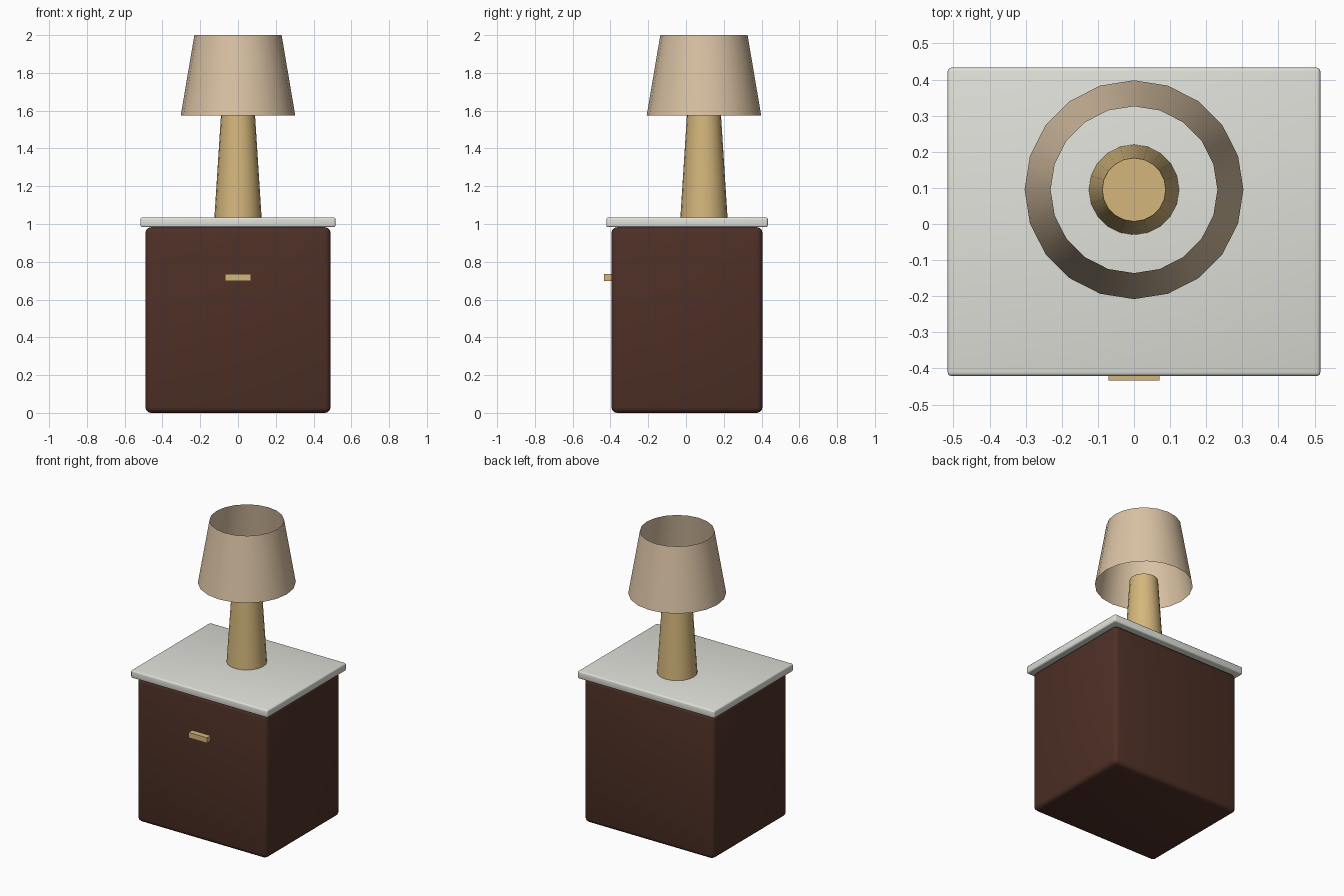
import bpy, bmesh, math
from mathutils import Vector

if "Cube" in bpy.data.objects:
    bpy.data.objects.remove(bpy.data.objects["Cube"])


def material(name, rgb):
    m = bpy.data.materials.new(name)
    m.diffuse_color = (*rgb, 1)
    m.use_nodes = True
    m.node_tree.nodes["Principled BSDF"].inputs["Base Color"].default_value = m.diffuse_color
    return m


WOOD = material("dark wood", (0.075, 0.029, 0.019))
STONE = material("pale stone", (0.74, 0.75, 0.69))
BRASS = material("brass", (0.66, 0.47, 0.20))
FABRIC = material("beige fabric", (0.70, 0.54, 0.37))


def add(name, bm, mat):
    me = bpy.data.meshes.new(name)
    bm.to_mesh(me)
    bm.free()
    me.materials.append(mat)
    ob = bpy.data.objects.new(name, me)
    bpy.context.collection.objects.link(ob)
    bpy.ops.object.select_all(action='DESELECT')
    ob.select_set(True)
    bpy.context.view_layer.objects.active = ob
    bpy.ops.object.shade_smooth_by_angle(angle=math.radians(40))
    return ob


def box(name, lo, hi, mat, bevel=0.0):
    lo, hi = Vector(lo), Vector(hi)
    bm = bmesh.new()
    bmesh.ops.create_cube(bm, size=1)
    for v in bm.verts:
        v.co = (lo + hi) / 2 + v.co * (hi - lo)
    if bevel:
        bmesh.ops.bevel(bm, geom=bm.edges[:], offset=bevel, segments=3,
                        profile=0.5, affect='EDGES')
    return add(name, bm, mat)


def cone(name, y, z0, z1, r0, r1, mat, caps):
    bm = bmesh.new()
    bmesh.ops.create_cone(bm, cap_ends=caps, segments=20, radius1=r0,
                          radius2=r1, depth=z1 - z0)
    bmesh.ops.translate(bm, verts=bm.verts, vec=(0, y, (z0 + z1) / 2))
    return add(name, bm, mat)


# Cabinet, top slab and drawer pull
box("cabinet", (-0.49, -0.395, 0.0), (0.49, 0.405, 0.983), WOOD, 0.03)
box("top_slab", (-0.516, -0.421, 0.983), (0.516, 0.433, 1.035), STONE, 0.01)
box("drawer_pull", (-0.07, -0.433, 0.698), (0.07, -0.39, 0.735), BRASS)

# Lamp: tapered stem and open shade
cone("lamp_stem", 0.095, 1.033, 1.61, 0.125, 0.088, BRASS, True)
cone("lamp_shade", 0.095, 1.575, 2.0, 0.303, 0.231, FABRIC, False)
